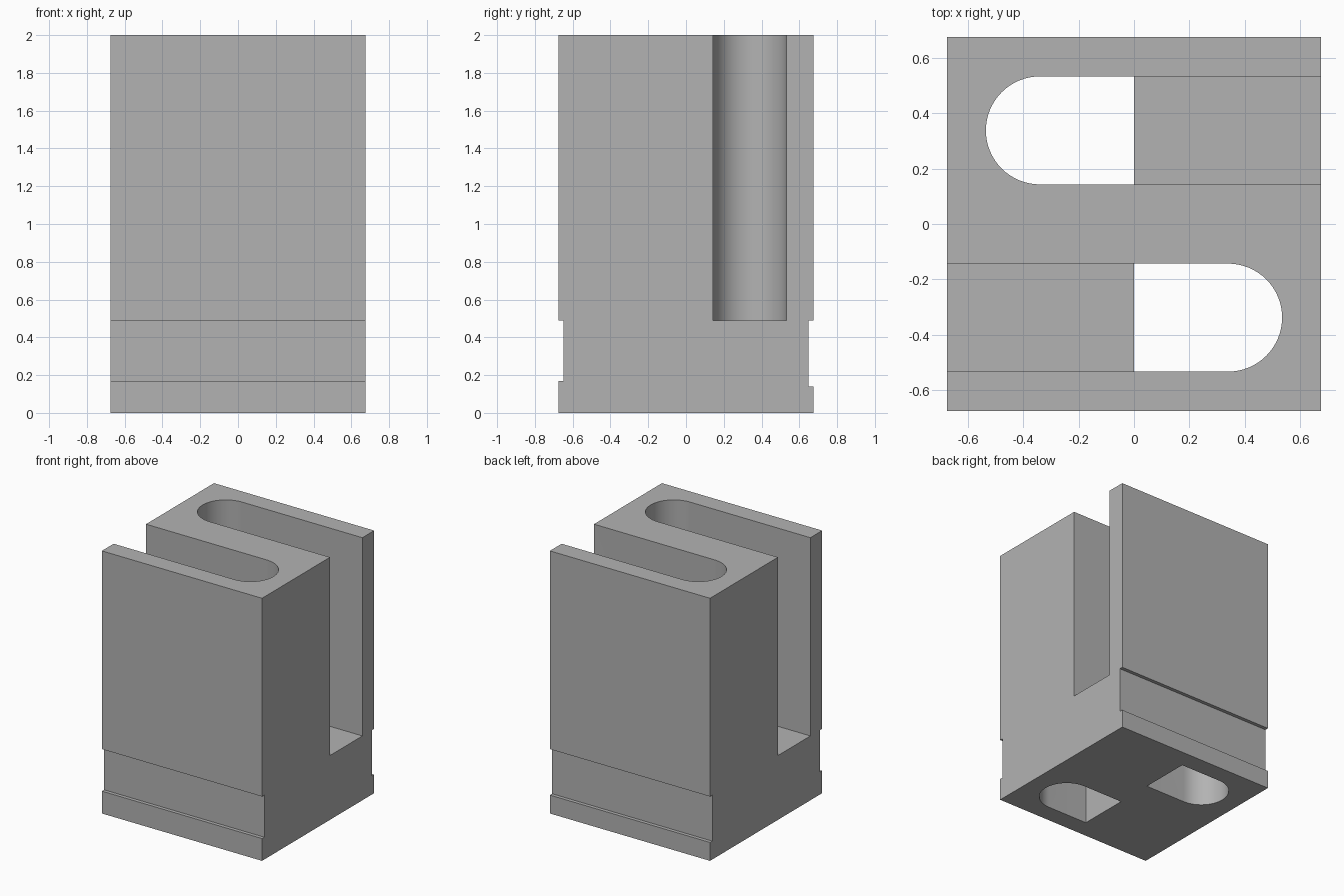
import bpy, bmesh, math
from mathutils import Matrix

cube = bpy.data.objects.get("Cube")
if cube:
    bpy.data.objects.remove(cube, do_unlink=True)

HALF, HEIGHT, FLOOR = 0.675, 2.0, 0.49
GROOVE = 0.648
SLOT_Y, SLOT_R = 0.338, 0.195

grey = bpy.data.materials.new("plain grey")
grey.use_nodes = True
colour = (0.45, 0.45, 0.45, 1)
grey.diffuse_color = colour
grey.node_tree.nodes["Principled BSDF"].inputs["Base Color"].default_value = colour


def prism(name, points, offset):
    """Extrude a closed outline of 3D points along an offset."""
    bm = bmesh.new()
    face = bm.faces.new([bm.verts.new(p) for p in points])
    new = bmesh.ops.extrude_face_region(bm, geom=[face])["geom"]
    bmesh.ops.translate(bm, vec=offset,
                        verts=[v for v in new if isinstance(v, bmesh.types.BMVert)])
    bmesh.ops.recalc_face_normals(bm, faces=bm.faces)
    mesh = bpy.data.meshes.new(name)
    bm.to_mesh(mesh)
    bm.free()
    mesh.materials.append(grey)
    obj = bpy.data.objects.new(name, mesh)
    bpy.context.collection.objects.link(obj)
    return obj


def cut(target, cutter):
    """Subtract the cutter, bake the result and discard the cutter."""
    mod = target.modifiers.new("cut", "BOOLEAN")
    mod.operation, mod.solver, mod.object = "DIFFERENCE", "EXACT", cutter
    bpy.context.view_layer.objects.active = target
    bpy.ops.object.modifier_apply(modifier=mod.name)
    bpy.data.objects.remove(cutter, do_unlink=True)


# Block: side profile with a shallow groove on the front and back
front = [(-HALF, 0), (-HALF, 0.17), (-GROOVE, 0.17), (-GROOVE, FLOOR),
         (-HALF, FLOOR), (-HALF, HEIGHT)]
back = [(HALF, HEIGHT), (HALF, FLOOR), (GROOVE, FLOOR), (GROOVE, 0.14),
        (HALF, 0.14), (HALF, 0)]
block = prism("slotted_block", [(-HALF, y, z) for y, z in front + back],
              (2 * HALF, 0, 0))

# Two opposed slots: round inner end, open outer side, half-length floor
for turn in (0, math.pi):
    outline = [(1, SLOT_Y - SLOT_R, -0.5), (1, SLOT_Y + SLOT_R, -0.5)]
    for i in range(33):
        a = math.pi / 2 + math.pi * i / 32
        outline.append((-0.34 + SLOT_R * math.cos(a),
                        SLOT_Y + SLOT_R * math.sin(a), -0.5))
    slot = prism("slot_cutter", outline, (0, 0, 3))
    step = prism("floor_cutter", [(0, -1, -1), (2, -1, -1), (2, -1, FLOOR), (0, -1, FLOOR)],
                 (0, 3, 0))
    cut(slot, step)
    slot.data.transform(Matrix.Rotation(turn, 4, "Z"))
    cut(block, slot)

# Smooth the round slot ends, keep the edges sharp
bpy.ops.object.select_all(action="DESELECT")
block.select_set(True)
bpy.context.view_layer.objects.active = block
bpy.ops.object.shade_smooth_by_angle(angle=math.radians(30))
